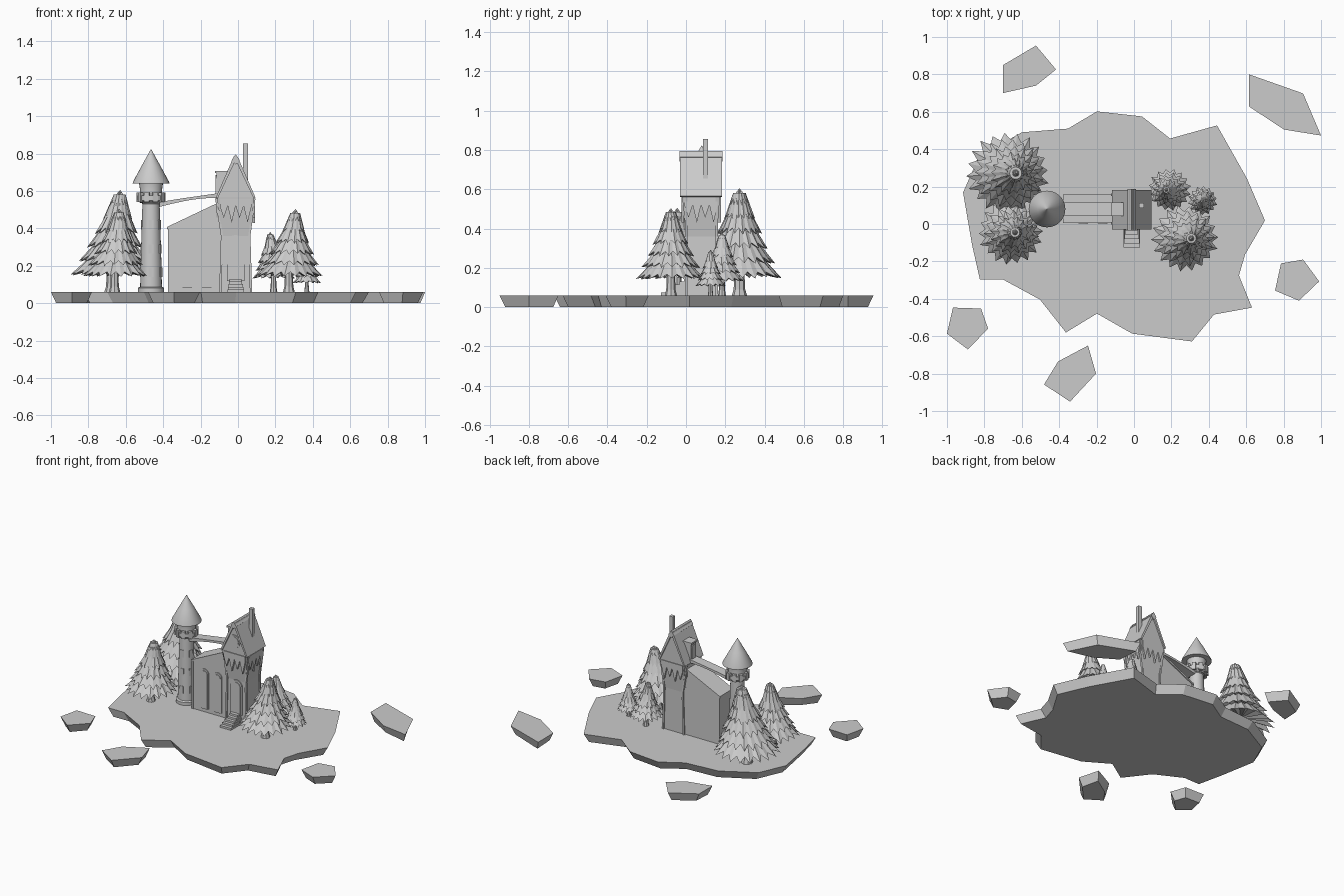
import bpy, bmesh, math, random
from mathutils import Matrix, Vector

if "Cube" in bpy.data.objects:
    bpy.data.objects.remove(bpy.data.objects["Cube"])

random.seed(4)
grey = bpy.data.materials.new("plain grey")
grey.diffuse_color = (0.6, 0.6, 0.6, 1)
grey.use_nodes = True
grey.node_tree.nodes["Principled BSDF"].inputs["Base Color"].default_value = grey.diffuse_color
G = 0.06  # ground level


def mesh(name, verts, faces, smooth=False):
    me = bpy.data.meshes.new(name)
    me.from_pydata(verts, [], faces)
    bm = bmesh.new()
    bm.from_mesh(me)
    bmesh.ops.recalc_face_normals(bm, faces=bm.faces)
    bm.to_mesh(me)
    bm.free()
    me.materials.append(grey)
    ob = bpy.data.objects.new(name, me)
    bpy.context.collection.objects.link(ob)
    if smooth:
        bpy.ops.object.select_all(action='DESELECT')
        ob.select_set(True)
        bpy.context.view_layer.objects.active = ob
        bpy.ops.object.shade_smooth_by_angle(angle=math.radians(35))
    return ob


def loft(name, rings, smooth=False):
    """Join rings of equal point count and cap both ends."""
    n = len(rings[0])
    v = [p for r in rings for p in r]
    f = [(k * n + i, k * n + (i + 1) % n, (k + 1) * n + (i + 1) % n, (k + 1) * n + i)
         for k in range(len(rings) - 1) for i in range(n)]
    f += [tuple(range(n)), tuple(range(len(v) - n, len(v)))]
    return mesh(name, v, f, smooth)


def prism(name, poly, axis, a, b):
    put = {'x': lambda u, v, t: (t, u, v), 'y': lambda u, v, t: (u, t, v),
           'z': lambda u, v, t: (u, v, t)}[axis]
    return loft(name, [[put(u, v, t) for u, v in poly] for t in (a, b)])


def box(name, x0, x1, y0, y1, z0, z1):
    return prism(name, [(x0, y0), (x1, y0), (x1, y1), (x0, y1)], 'z', z0, z1)


def lathe(name, cx, cy, profile, n=24, smooth=True):
    return loft(name, [[(cx + r * math.cos(2 * math.pi * i / n), cy + r * math.sin(2 * math.pi * i / n), z)
                        for i in range(n)] for r, z in profile], smooth)


def arch(cx, w, z0, z1, n=8):
    """Round-topped outline."""
    r = w / 2
    return [(cx - r, z0), (cx + r, z0)] + [
        (cx + r * math.cos(math.pi * i / n), z1 - r + r * math.sin(math.pi * i / n)) for i in range(n + 1)]


# Floating slabs, tapering downward
def slab(name, pts, inset):
    c = sum((Vector(p) for p in pts), Vector((0, 0))) / len(pts)
    low = [Vector(p) - (Vector(p) - c).normalized() * inset for p in pts]
    loft(name, [[(p.x, p.y, 0) for p in low], [(x, y, G) for x, y in pts]])


slab("island", [(-.914, .168), (-.83, .36), (-.6, .49), (-.353, .51), (-.198, .602), (.043, .575),
                (.193, .457), (.444, .527), (.604, .243), (.7, .019), (.594, -.163), (.561, -.275),
                (.631, -.447), (.428, -.484), (.31, -.628), (-.01, -.586), (-.198, -.479),
                (-.364, -.58), (-.503, -.404), (-.7, -.297), (-.824, -.297), (-.866, -.11)], .035)
for i, p in enumerate([
        [(-.7, .85), (-.524, .954), (-.417, .826), (-.524, .74), (-.7, .7)],
        [(.615, .8), (.904, .698), (1, .473), (.802, .505), (.615, .628)],
        [(.786, -.211), (.904, -.19), (.99, -.307), (.882, -.41), (.754, -.356)],
        [(-.968, -.447), (-.818, -.452), (-.78, -.559), (-.888, -.671), (-1, -.586)],
        [(-.406, -.735), (-.246, -.65), (-.203, -.8), (-.342, -.95), (-.481, -.858)]]):
    slab("islet_%d" % (i + 1), p, .03)


# Fir trees: stacked skirts with jagged rims, leaning slightly
def tree(name, x, y, r, top, lean, zb, teeth=18, tiers=6):
    lathe(name + "_trunk", x, y, [(r * .17, G), (r * .13, G + .03), (r * .1, zb + .08)], 8, False)
    v, f = [], []
    H = top - zb
    for k in range(tiers):
        t = k / tiers
        rad = r * (1 - t) ** .95 if k < tiers - 1 else r * .24
        z0 = zb + H * t * .97
        z1 = top if k == tiers - 1 else z0 + H * .3
        rt = .001 if k == tiers - 1 else rad * .4
        n = max(10, teeth - k)
        off = random.random()
        b = len(v)
        for i in range(2 * n):
            a = math.pi * (i + 2 * off) / n
            tip = i % 2 == 0
            rr = rad * (random.uniform(.93, 1.0) if tip else .78)
            z = z0 + (random.uniform(0, .02) * H if tip else .075 * H)
            for q, h in ((rr, z), (rt, z1)):
                s = lean * (h - zb) / H
                v.append((x + s + q * math.cos(a), y + q * math.sin(a), h))
        m = 4 * n
        s = lean * (z0 - zb) / H
        v.append((x + s, y, z0 + .13 * H))
        for i in range(0, m, 2):
            j = (i + 2) % m
            f += [(b + i, b + j, b + j + 1, b + i + 1), (b + j, b + i, b + m)]
        f.append(tuple(b + i + 1 for i in range(0, m, 2)))
    mesh(name + "_foliage", v, f)


tree("tree_back_left", -.676, .272, .228, .605, .046, .145, 20)
tree("tree_front_left", -.66, -.045, .178, .505, .025, .14)
tree("tree_front_right", .272, -.077, .183, .503, .036, .14)
tree("tree_back_right", .19, .183, .118, .38, -.018, .13, 16)
tree("tree_small", .368, .125, .08, .292, 0, .105, 14)

# Round tower
TX, TY = -.465, .08
lathe("tower_shaft", TX, TY, [(.07, G), (.07, .082), (.058, .088), (.056, .2), (.05, .4), (.046, .53), (.058, .545)])
lathe("tower_crown", TX, TY, [(.055, .535), (.074, .55), (.074, .575), (.062, .575), (.058, .6), (.064, .642)])
lathe("tower_roof", TX, TY, [(.098, .64), (.097, .648), (.05, .735), (.001, .823)], 28)


def on_tower(ob, ang):
    ob.data.transform(Matrix.Translation((TX, TY, 0)) @ Matrix.Rotation(ang, 4, 'Z'))


for i in range(10):
    on_tower(box("tower_merlon", .06, .078, -.013, .013, .54, .592), math.tau * i / 10)
for z, d in ((.42, .051), (.29, .055), (.165, .059)):
    for a in (-90, -20, 160):
        on_tower(box("tower_window", d - .012, d, -.014, .014, z - .025, z + .025), math.radians(a))

# Main house: narrow waist, flared upper floor
MX = -.0125
rings = [(.08, .005, .155, G), (.071, .003, .157, .36), (.1, -.02, .173, .565)]
loft("house_walls", [[(MX - w, a, z), (MX + w, a, z), (MX + w, b, z), (MX - w, b, z)] for w, a, b, z in rings])
prism("house_gable", [(MX - .1, .565), (MX + .1, .565), (MX, .775)], 'y', -.02, .173)
prism("house_roof", [(MX - .106, .565), (MX - .096, .56), (MX, .765), (MX + .096, .56), (MX + .106, .565),
                     (MX + .01, .785), (MX - .01, .785)], 'y', -.03, .183)
prism("roof_ridge", [(MX - .022, .765), (MX, .742), (MX + .022, .765), (MX, .796)], 'y', -.034, .186)
for sx in (-1, 1):
    for y in (.003, .157):
        prism("house_corner_post", [(MX + sx * .082 - .006, G), (MX + sx * .082 + .006, G),
                                    (MX + sx * .073 + .006, .36), (MX + sx * .102 + .004, .56),
                                    (MX + sx * .102 - .008, .56), (MX + sx * .073 - .006, .36)],
              'y', y - .007, y + .007)


# Hanging zigzag trim below the upper floor
def zigzag(c, w, n=4):
    pts = [(c - w, .56), (c + w, .56)]
    for i in range(2 * n + 1):
        pts.append((c + w - w * i / n, .52 if i % 2 == 0 else (.43 if i % 4 == 1 else .455)))
    return pts


for y in (-.024, .163):
    prism("zigzag_trim", zigzag(MX, .085), 'y', y, y + .014)
for x in (MX - .103, MX + .089):
    prism("zigzag_trim_side", zigzag(.0765, .085), 'x', x, x + .014)

# Door, round gable window, steps
prism("door_frame", arch(MX, .094, .12, .365), 'y', -.004, .01)
prism("door", arch(MX, .07, .12, .35), 'y', -.009, .01)
circ = lambda r: [(MX + r * math.cos(math.tau * i / 20), .65 + r * math.sin(math.tau * i / 20)) for i in range(20)]
prism("gable_window_frame", circ(.045), 'y', -.026, -.015)
prism("gable_window", circ(.035), 'y', -.029, -.015)
for i in range(5):
    box("step_%d" % (i + 1), MX - .032 - .003 * (4 - i), MX + .032 + .003 * (4 - i), -.126 + i * .023, .01,
        G, G + .014 * (i + 1))

# Chimney and flat-topped dormer
box("chimney", .026, .054, .086, .112, .6, .855)
box("dormer", -.115, -.05, .05, .11, .52, .695)
box("dormer_cap", -.123, -.048, .044, .116, .695, .707)
prism("dormer_door", arch(.08, .046, .585, .685), 'x', -.12, -.11)

# Lean-to wing with sloping roof
prism("wing_walls", [(-.372, G), (-.08, G), (-.08, .54), (-.372, .4)], 'y', .012, .15)
prism("wing_roof", [(-.379, .395), (-.08, .538), (-.08, .55), (-.379, .408)], 'y', .005, .157)
for x in (-.368, -.1):
    box("wing_post", x - .007, x + .007, .007, .155, G, .4)
for x in (-.272, -.168):
    prism("wing_window_frame", arch(x, .066, .085, .37), 'y', .007, .02)
    prism("wing_window", arch(x, .05, .085, .357), 'y', .003, .02)

# Arched footbridge from tower to house
N = 10
xs = [-.42 + .33 * i / N for i in range(N + 1)]
up = [(x, .54 + .05 * (i / N) ** .9) for i, x in enumerate(xs)]
low = [(x, .515 + .048 * math.sin(i / N * math.pi * .55)) for i, x in enumerate(xs)]
prism("bridge", up + low[::-1], 'y', .045, .115)
